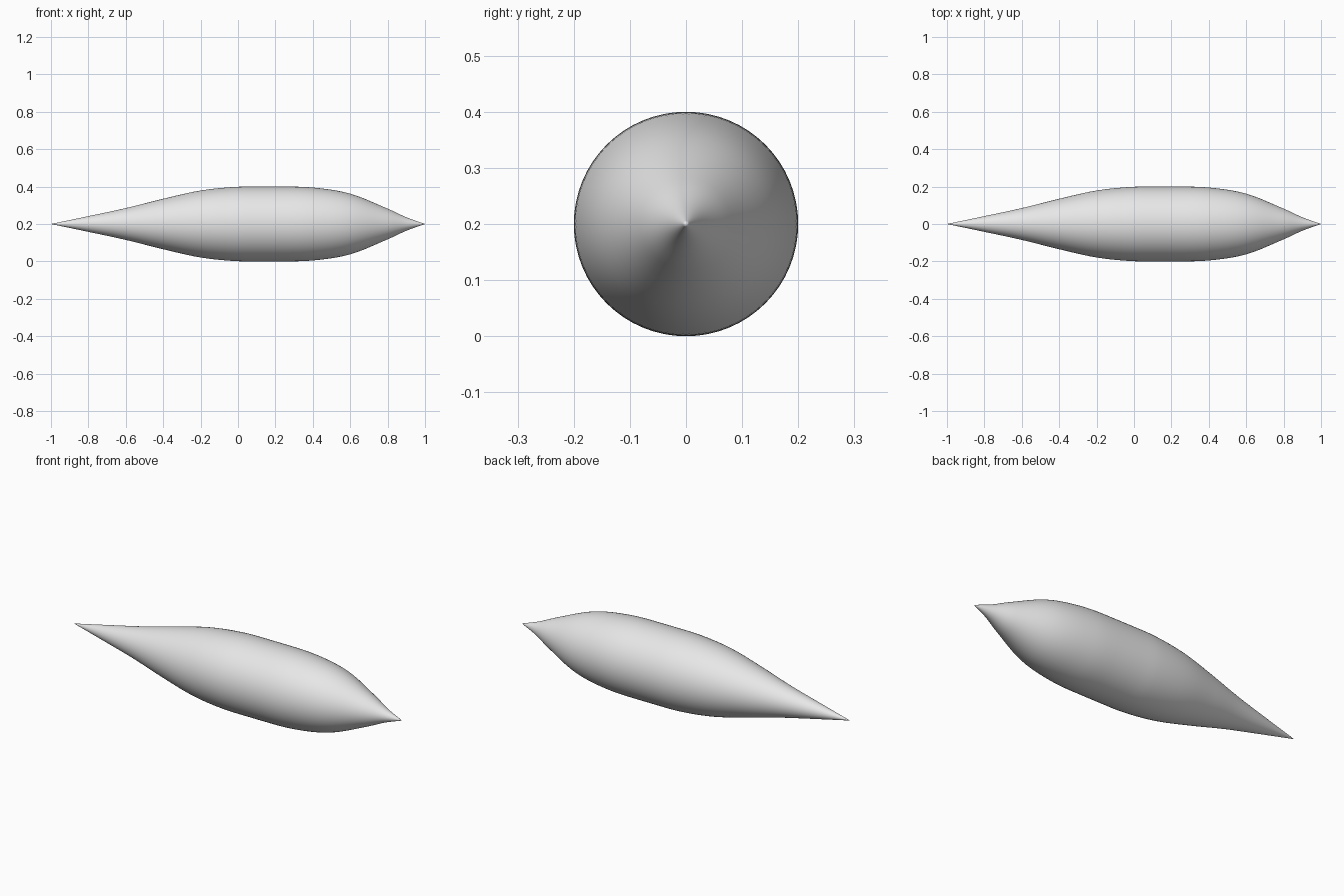
import bpy, bmesh, math

cube = bpy.data.objects.get("Cube")
if cube:
    bpy.data.objects.remove(cube, do_unlink=True)

SIDES = 64
STEPS = 6          # rings between neighbouring profile points
AXIS_HEIGHT = 0.2

# Profile from the long tapered tip to the blunt tip: (x, radius)
PROFILE = [(-1, 0), (-0.8, 0.042), (-0.6, 0.085), (-0.4, 0.135), (-0.2, 0.179),
           (0, 0.199), (0.2, 0.2), (0.4, 0.195), (0.6, 0.162), (0.8, 0.082),
           (0.9, 0.036), (1, 0)]


def slope(i):
    """Slope of the profile at a point, from its neighbours."""
    (xa, ra), (xb, rb) = PROFILE[max(i - 1, 0)], PROFILE[min(i + 1, len(PROFILE) - 1)]
    return (rb - ra) / (xb - xa)


def smooth_profile():
    """Cubic curve through the profile points."""
    points = []
    for i in range(len(PROFILE) - 1):
        (xa, ra), (xb, rb) = PROFILE[i], PROFILE[i + 1]
        w = xb - xa
        for s in range(STEPS):
            t = s / STEPS
            h = t * t * (3 - 2 * t)
            r = (ra * (1 - h) + rb * h + w * slope(i) * t * (1 - t) ** 2
                 - w * slope(i + 1) * t * t * (1 - t))
            points.append((xa + w * t, min(r, AXIS_HEIGHT)))
    return points + [PROFILE[-1]]


# Spindle body: the profile turned around the x axis
bm = bmesh.new()
verts = [bm.verts.new((x, 0, r)) for x, r in smooth_profile()]
edges = [bm.edges.new(pair) for pair in zip(verts, verts[1:])]
bmesh.ops.spin(bm, geom=verts + edges, cent=(0, 0, 0), axis=(1, 0, 0),
               angle=math.tau, steps=SIDES, use_merge=True)
bmesh.ops.remove_doubles(bm, verts=bm.verts, dist=0.0001)
bmesh.ops.recalc_face_normals(bm, faces=bm.faces)
for face in bm.faces:
    face.smooth = True
mesh = bpy.data.meshes.new("spindle_body")
bm.to_mesh(mesh)
bm.free()

body = bpy.data.objects.new("spindle_body", mesh)
body.location.z = AXIS_HEIGHT
bpy.context.collection.objects.link(body)

# Plain light grey
grey = bpy.data.materials.new("light_grey")
grey.use_nodes = True
grey.diffuse_color = (0.8, 0.8, 0.8, 1)
grey.node_tree.nodes["Principled BSDF"].inputs["Base Color"].default_value = (0.8, 0.8, 0.8, 1)
mesh.materials.append(grey)
